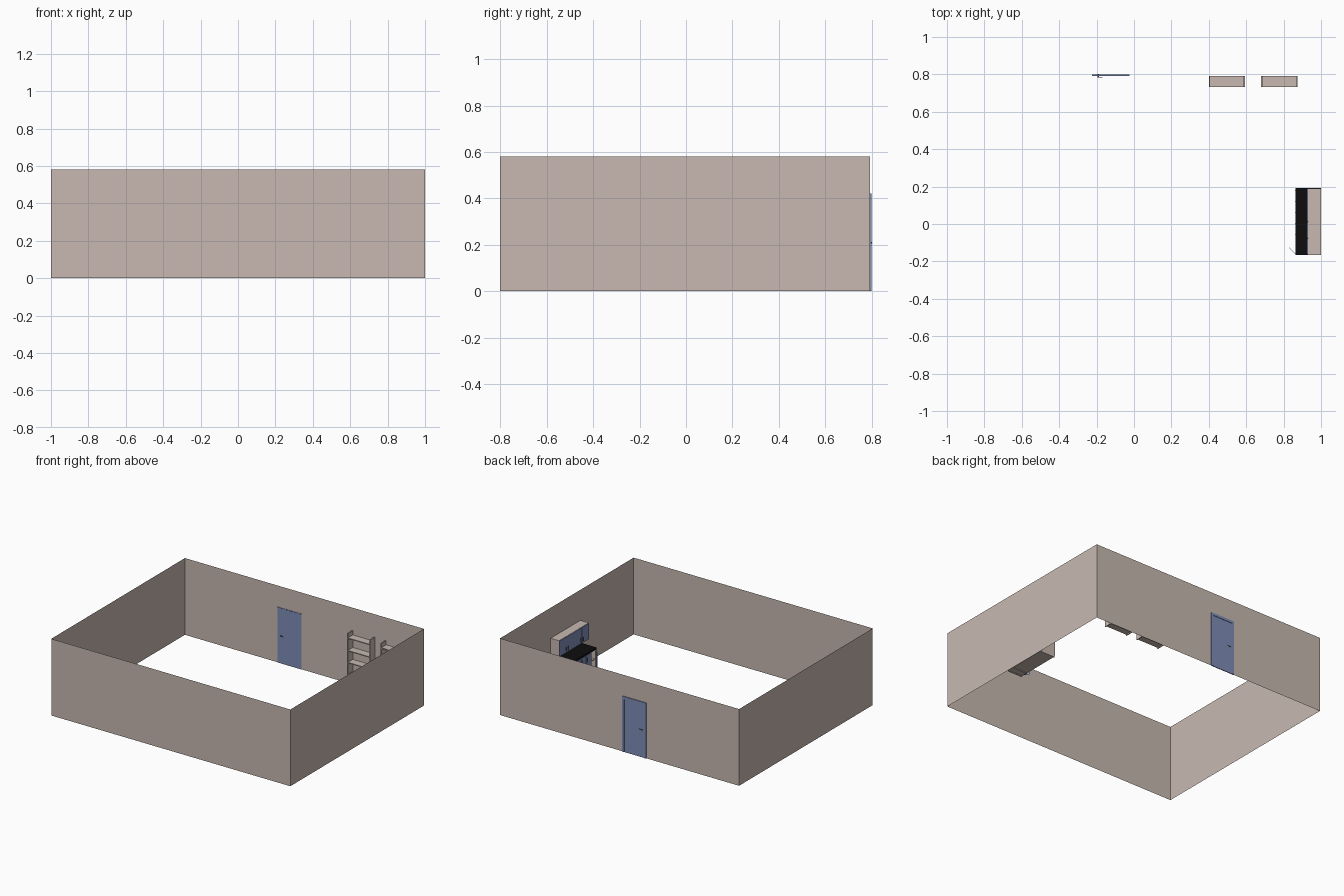
import bpy, bmesh, math
from mathutils import Matrix, Vector

if "Cube" in bpy.data.objects:
    bpy.data.objects.remove(bpy.data.objects["Cube"])


def material(name, rgb):
    m = bpy.data.materials.new(name)
    m.diffuse_color = (*rgb, 1)
    m.use_nodes = True
    m.node_tree.nodes["Principled BSDF"].inputs["Base Color"].default_value = m.diffuse_color
    return m


BEIGE = material("warm_beige", (0.578, 0.485, 0.440))
BLUE = material("slate_blue", (0.21, 0.27, 0.48))
BLACK = material("black", (0.004, 0.004, 0.004))
GREY = material("handle_grey", (0.10, 0.10, 0.11))


def finish(name, bm, mat):
    me = bpy.data.meshes.new(name)
    bm.to_mesh(me)
    bm.free()
    me.materials.append(mat)
    ob = bpy.data.objects.new(name, me)
    bpy.context.collection.objects.link(ob)
    return ob


def boxes(name, mat, spans):
    """One object made of boxes given as (x0, x1, y0, y1, z0, z1)."""
    bm = bmesh.new()
    for x0, x1, y0, y1, z0, z1 in spans:
        mid = Vector((x0 + x1, y0 + y1, z0 + z1)) / 2
        size = Matrix.Diagonal((x1 - x0, y1 - y0, z1 - z0, 1))
        bmesh.ops.create_cube(bm, size=1, matrix=Matrix.Translation(mid) @ size)
    return finish(name, bm, mat)


# Room walls: open loop of single sheets, no floor or ceiling
WALL_Y, H = 0.794, 0.58
bm = bmesh.new()
corners = [(-1, -0.803), (1, -0.803), (1, WALL_Y), (-1, WALL_Y)]
low = [bm.verts.new((x, y, 0)) for x, y in corners]
high = [bm.verts.new((x, y, H)) for x, y in corners]
for i in range(4):
    j = (i + 1) % 4
    bm.faces.new((low[i], low[j], high[j], high[i]))
finish("room_walls", bm, BEIGE)

# Door: leaf and raised frame outside
boxes("door_leaf", BLUE, [(-0.222, -0.028, 0.791, 0.797, 0, 0.415)])
boxes("door_frame", BLUE, [(-0.225, -0.208, 0.792, 0.800, 0, 0.42),
                           (-0.042, -0.025, 0.792, 0.800, 0, 0.42),
                           (-0.208, -0.042, 0.792, 0.800, 0.40, 0.42)])
# Lever handles on both faces of the door
boxes("door_handle", GREY, [(-0.196, -0.188, 0.783, 0.803, 0.206, 0.212),
                            (-0.196, -0.168, 0.783, 0.786, 0.206, 0.212),
                            (-0.196, -0.168, 0.801, 0.803, 0.206, 0.212)])

# Two open bookcases against the back wall
for n, x0 in enumerate((0.40, 0.68), 1):
    x1, y0, y1, t = x0 + 0.193, 0.732, 0.790, 0.007
    parts = [(x0, x0 + t, y0, y1, 0, 0.41), (x1 - t, x1, y0, y1, 0, 0.41)]
    parts += [(x0 + t, x1 - t, y0, y1, z, z + t)
              for z in (0.008, 0.095, 0.185, 0.275, 0.37)]
    boxes(f"bookcase_{n}", BEIGE, parts)

# Base cabinet: carcass with dividers
Y0, Y1, T = -0.165, 0.19, 0.006
W = (Y1 - Y0) / 6
parts = [(0.87, 0.999, Y0, Y1, 0.005, 0.018), (0.993, 0.999, Y0, Y1, 0.018, 0.168)]
parts += [(0.87, 0.993, y, y + T, 0, 0.168) for y in (Y0, Y0 + W - T, Y1 - T)]
parts += [(0.875, 0.993, Y0 + T, Y0 + W - T, 0.09, 0.095)]
boxes("base_cabinet", BEIGE, parts)
boxes("worktop", BLACK, [(0.864, 0.999, Y0 - 0.002, Y1 + 0.002, 0.168, 0.18)])

# Base cabinet doors, the end one standing open
boxes("base_doors", BLUE, [(0.867, 0.871, Y0 + i * W + 0.002, Y0 + (i + 1) * W - 0.002,
                            0.018, 0.163) for i in range(1, 6)])
open_door = boxes("open_door", BLUE, [(-0.003, 0, 0, 0.055, 0.018, 0.163)])
open_door.location = (0.869, Y0 + 0.001, 0)
open_door.rotation_euler.z = math.radians(45)
boxes("base_handles", GREY, [(0.862, 0.867, Y0 + (i + 1) * W - 0.010,
                              Y0 + (i + 1) * W - 0.007, 0.115, 0.145) for i in range(1, 6)])

# Wall cabinet with doors and handles
boxes("wall_cabinet", BEIGE, [(0.929, 0.999, Y0, Y1, 0.23, 0.35)])
DW = (Y1 - Y0) / 4
boxes("wall_doors", BLUE, [(0.925, 0.929, Y0 + i * DW + 0.001, Y0 + (i + 1) * DW - 0.001,
                            0.23, 0.348) for i in range(4)])
boxes("wall_handles", GREY, [(0.920, 0.925, Y0 + k * DW + s * 0.012 - 0.0015,
                              Y0 + k * DW + s * 0.012 + 0.0015, 0.245, 0.275)
                             for k in (1, 3) for s in (-1, 1)])
